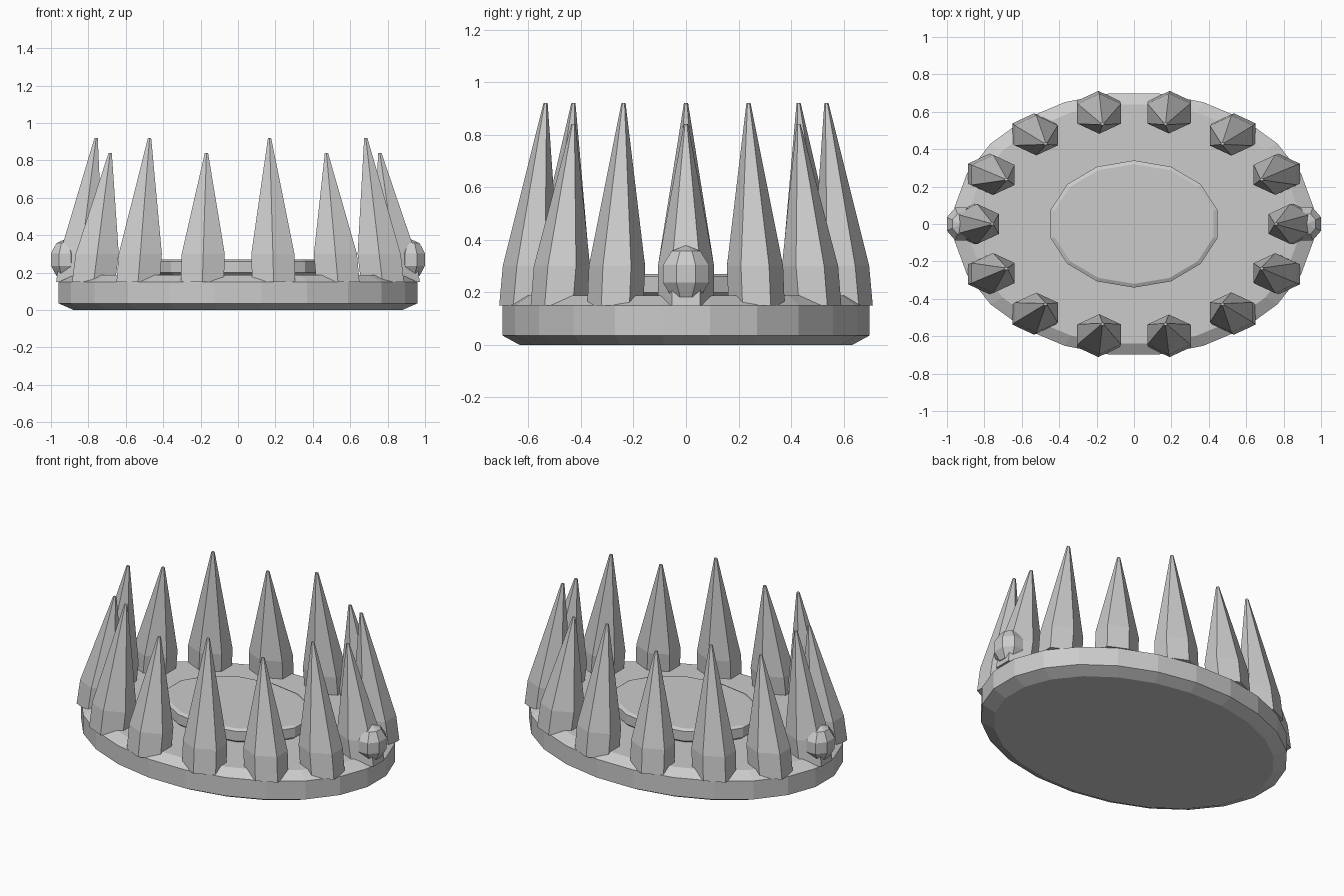
import bpy, bmesh
from math import sin, cos, pi, radians

cube = bpy.data.objects.get("Cube")
if cube:
    bpy.data.objects.remove(cube)

GREY = (0.6, 0.6, 0.6, 1.0)
stone = bpy.data.materials.new("plain grey")
stone.use_nodes = True
stone.diffuse_color = GREY
stone.node_tree.nodes["Principled BSDF"].inputs["Base Color"].default_value = GREY


def loft(name, sides, turn, rings):
    """Closed solid through stacked elliptical rings (rx, ry, z, cx, cy)."""
    bm = bmesh.new()
    loops = []
    for rx, ry, z, cx, cy in rings:
        angles = [turn + 2 * pi * i / sides for i in range(sides)]
        loops.append([bm.verts.new((cx + rx * cos(a), cy + ry * sin(a), z)) for a in angles])
    for low, high in zip(loops, loops[1:]):
        for i in range(sides):
            j = (i + 1) % sides
            bm.faces.new((low[i], low[j], high[j], high[i]))
    bm.faces.new(loops[0][::-1])
    bm.faces.new(loops[-1])
    bmesh.ops.recalc_face_normals(bm, faces=bm.faces)
    mesh = bpy.data.meshes.new(name)
    bm.to_mesh(mesh)
    bm.free()
    mesh.materials.append(stone)
    obj = bpy.data.objects.new(name, mesh)
    bpy.context.collection.objects.link(obj)
    return obj


# Oval base with chamfered rims
loft("base", 24, pi / 24, [
    (0.885, 0.64, 0.0, 0, 0), (0.967, 0.705, 0.035, 0, 0),
    (0.967, 0.705, 0.15, 0, 0), (0.885, 0.645, 0.187, 0, 0)])

# Raised plate in the middle
loft("centre_plate", 14, pi / 2, [
    (0.435, 0.32, 0.183, 0, 0), (0.457, 0.34, 0.2, 0, 0),
    (0.457, 0.34, 0.26, 0, 0), (0.435, 0.32, 0.27, 0, 0)])

# Ring of inward-leaning hexagonal spikes, alternating in height
COUNT, FOOT, SHOULDER, LEAN = 14, 0.15, 0.30, 0.115
for k in range(COUNT):
    a = 2 * pi * k / COUNT
    x, y = 0.857 * cos(a), 0.62 * sin(a)
    tip = 0.92 if k % 2 else 0.84
    rings = []
    for z, rx, ry in ((FOOT, 0.133, 0.107), (SHOULDER, 0.133, 0.107), (tip, 0.01, 0.008)):
        s = 1 - LEAN * (z - FOOT) / (tip - FOOT)
        rings.append((rx, ry, z, x * s, y * s))
    loft(f"spike_{k + 1}", 6, pi / 6, rings)

# Faceted stud on each side
for side, sign in (("left", 1), ("right", -1)):
    rings = []
    for deg in (-89, -54, -18, 18, 54, 89):
        t = radians(deg)
        rings.append((0.085 * cos(t), 0.1 * cos(t), 0.27 + 0.108 * sin(t), sign * 0.925, 0))
    loft(f"{side}_stud", 8, pi / 8, rings)
